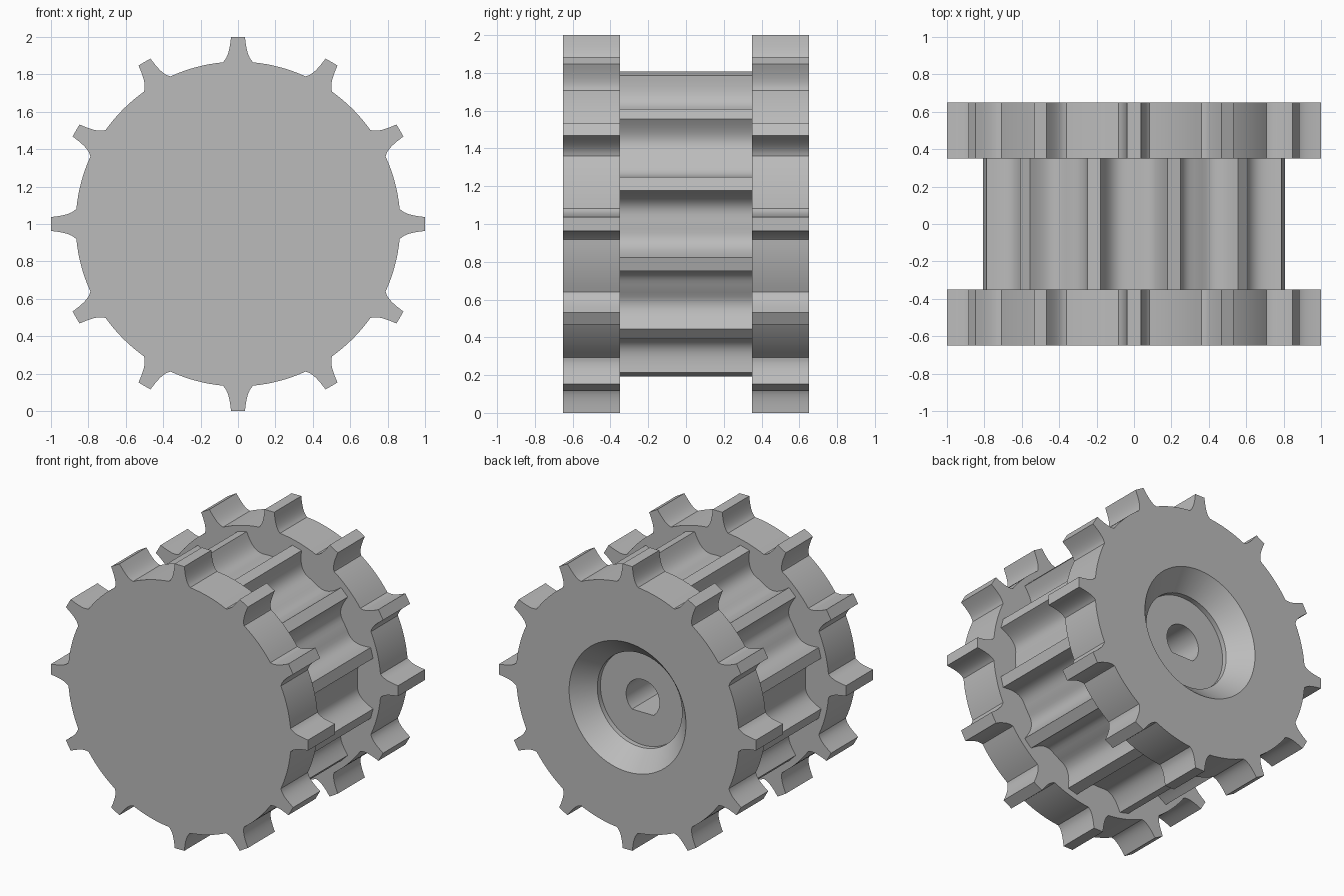
import bpy, bmesh, math

if "Cube" in bpy.data.objects:
    bpy.data.objects.remove(bpy.data.objects["Cube"], do_unlink=True)

TEETH = 12
AXLE_Z = 1.0

grey = bpy.data.materials.new("plain_grey")
grey.use_nodes = True
COLOUR = (0.5, 0.5, 0.5, 1)
grey.diffuse_color = COLOUR
grey.node_tree.nodes["Principled BSDF"].inputs["Base Color"].default_value = COLOUR


def loft(name, rings):
    """Join matching rings of points with quads and cap both ends."""
    bm = bmesh.new()
    loops = [[bm.verts.new(p) for p in ring] for ring in rings]
    n = len(loops[0])
    for a, b in zip(loops, loops[1:]):
        for i in range(n):
            j = (i + 1) % n
            bm.faces.new((a[i], a[j], b[j], b[i]))
    bm.faces.new(loops[0])
    bm.faces.new(loops[-1])
    bmesh.ops.recalc_face_normals(bm, faces=bm.faces)
    mesh = bpy.data.meshes.new(name)
    bm.to_mesh(mesh)
    bm.free()
    mesh.materials.append(grey)
    obj = bpy.data.objects.new(name, mesh)
    bpy.context.collection.objects.link(obj)
    return obj


def bezier(p, steps=8):
    """Cubic curve through a flank: tip first, root last."""
    out = []
    for i in range(steps + 1):
        t = i / steps
        w = ((1 - t) ** 3, 3 * t * (1 - t) ** 2, 3 * t * t * (1 - t), t ** 3)
        out.append(tuple(sum(k * q[c] for k, q in zip(w, p)) for c in (0, 1)))
    return out


def gear(name, y0, y1, flank, phase, root_steps):
    """Extruded gear; flank is (half width, radius) control points."""
    side = [(math.atan2(u, r), math.hypot(u, r)) for u, r in bezier(flank)]
    base, root = side[-1]
    gap = 2 * math.pi / TEETH - 2 * base
    tooth = [(-a, r) for a, r in reversed(side)] + side
    tooth += [(base + gap * i / root_steps, root) for i in range(1, root_steps)]
    outline = []
    for k in range(TEETH):
        turn = phase + k * 2 * math.pi / TEETH
        outline += [(r * math.cos(a + turn), r * math.sin(a + turn)) for a, r in tooth]
    return loft(name, [[(x, y, AXLE_Z + z) for x, z in outline] for y in (y0, y1)])


def ring(y, radius, flat=None, steps=72):
    """Circle around the axle, optionally with a flat at the bottom."""
    pts = []
    for i in range(steps):
        a = 2 * math.pi * i / steps
        z = radius * math.sin(a)
        if flat is not None:
            z = max(z, flat)
        pts.append((radius * math.cos(a), y, AXLE_Z + z))
    return pts


# Toothed end wheels and the toothed drum between them
wheel_flank = [(0.037, 1.0), (0.044, 0.94), (0.052, 0.89), (0.082, 0.864)]
drum_flank = [(0.037, 0.825), (0.05, 0.74), (0.07, 0.69), (0.13, 0.673)]
front_wheel = gear("front_wheel", -0.65, -0.35, wheel_flank, 0, 8)
back_wheel = gear("back_wheel", 0.35, 0.65, wheel_flank, 0, 8)
drum = gear("toothed_drum", -0.35, 0.35, drum_flank, math.pi / TEETH, 4)

# Conical recess and flat-sided shaft bore in the back
bore = loft("bore_cutter", [
    ring(0.7, 0.501), ring(0.515, 0.33), ring(0.48, 0.33),
    ring(0.48, 0.13, -0.1), ring(-0.2, 0.13, -0.1)])
bore.hide_render = True
for obj in (back_wheel, drum):
    cut = obj.modifiers.new("bore", "BOOLEAN")
    cut.operation = "DIFFERENCE"
    cut.solver = "EXACT"
    cut.object = bore
    bpy.context.view_layer.update()
    shape = obj.evaluated_get(bpy.context.evaluated_depsgraph_get())
    mesh = bpy.data.meshes.new_from_object(shape)
    obj.modifiers.clear()
    obj.data = mesh
bpy.data.objects.remove(bore, do_unlink=True)

# Smooth curved sides, crisp corners
bpy.ops.object.select_all(action="DESELECT")
for obj in (front_wheel, back_wheel, drum):
    obj.select_set(True)
bpy.context.view_layer.objects.active = drum
bpy.ops.object.shade_smooth_by_angle(angle=math.radians(32))
